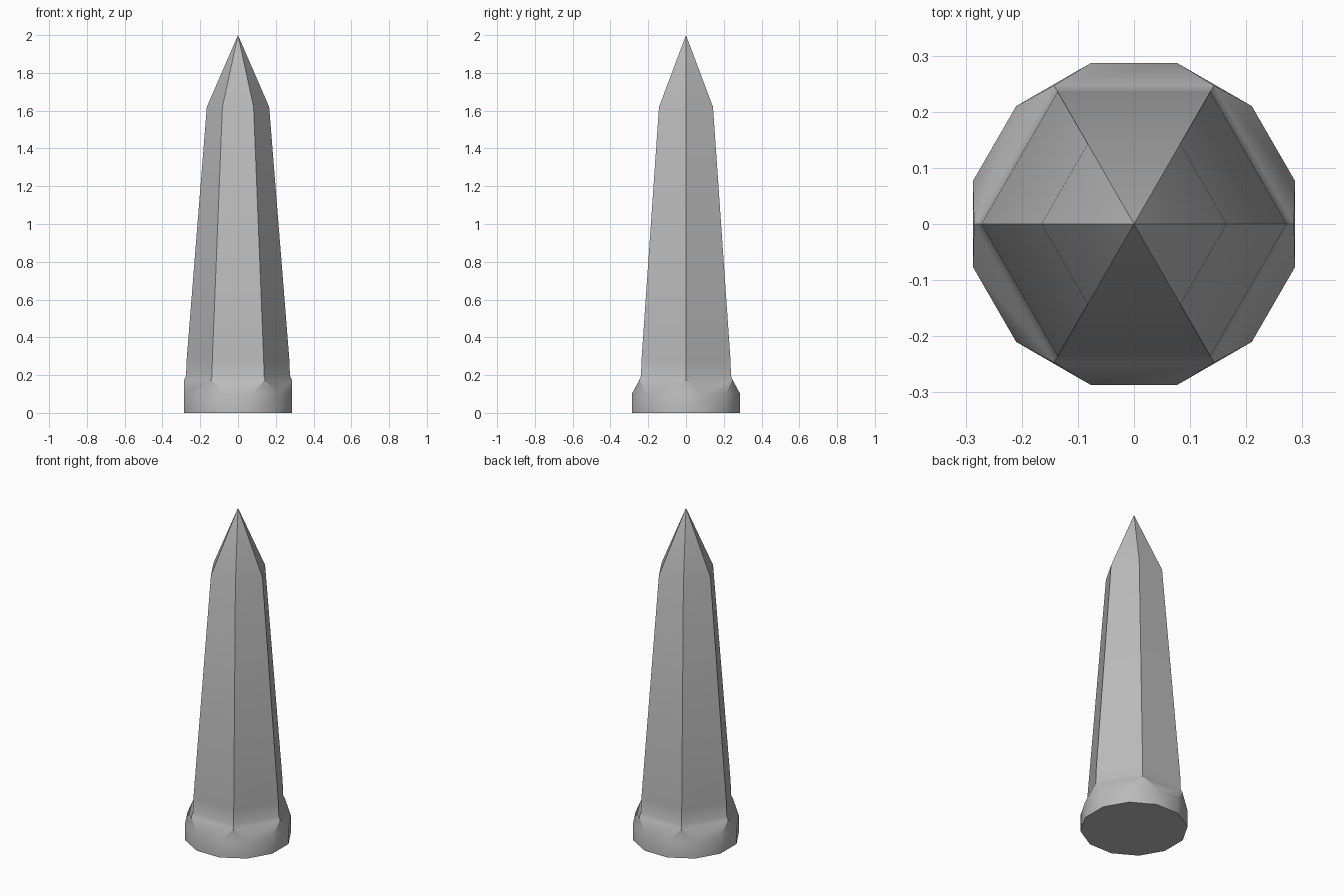
import bpy, bmesh
from math import radians, cos, sin

cube = bpy.data.objects.get("Cube")
if cube:
    bpy.data.objects.remove(cube, do_unlink=True)

# Single grey stone colour
stone = bpy.data.materials.new("grey_stone")
stone.use_nodes = True
color = (0.5, 0.5, 0.5, 1)
stone.diffuse_color = color
stone.node_tree.nodes["Principled BSDF"].inputs["Base Color"].default_value = color

bm = bmesh.new()


def ring(count, radius, z, turn=0):
    angles = [radians(turn + 360 * i / count) for i in range(count)]
    return [bm.verts.new((radius * cos(a), radius * sin(a), z)) for a in angles]


def bridge(low, high):
    n = len(low)
    for i in range(n):
        j = (i + 1) % n
        bm.faces.new((low[i], low[j], high[j], high[i]))


# Twelve-sided foot
foot = ring(12, 0.297, 0, -15)
foot_top = ring(12, 0.297, 0.1, -15)
bm.faces.new(foot[::-1])
bridge(foot, foot_top)

# Shoulder: corner triangles alternate with sloping quads, twelve sides to six
shoulder = ring(6, 0.285, 0.175)
for i in range(6):
    a, b, c = foot_top[2 * i], foot_top[2 * i + 1], foot_top[(2 * i + 2) % 12]
    bm.faces.new((a, b, shoulder[i]))
    bm.faces.new((b, c, shoulder[(i + 1) % 6], shoulder[i]))

# Tapered six-sided shaft
last = shoulder
for radius, z in ((0.275, 0.195), (0.272, 0.28), (0.165, 1.62)):
    level = ring(6, radius, z)
    bridge(last, level)
    last = level

# Pointed tip
tip = bm.verts.new((0, 0, 2))
for i in range(6):
    bm.faces.new((last[i], last[(i + 1) % 6], tip))

mesh = bpy.data.meshes.new("crystal_spike")
bm.to_mesh(mesh)
bm.free()
mesh.materials.append(stone)
spike = bpy.data.objects.new("crystal_spike", mesh)
bpy.context.collection.objects.link(spike)

# Smooth the gentle bends, keep the corner edges sharp
bpy.ops.object.select_all(action="DESELECT")
spike.select_set(True)
bpy.context.view_layer.objects.active = spike
bpy.ops.object.shade_smooth_by_angle(angle=radians(32))
